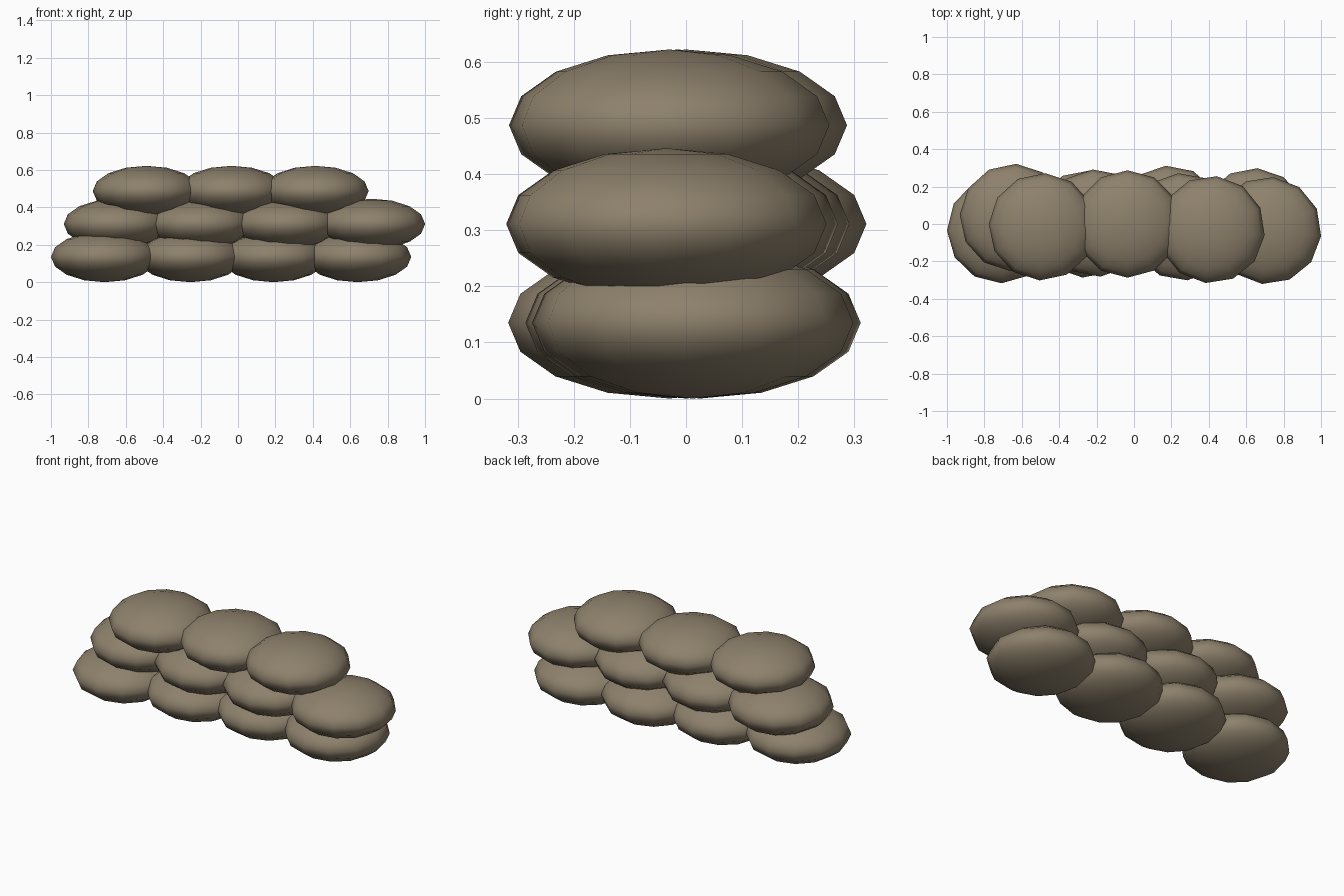
import bpy
from math import radians

cube = bpy.data.objects.get("Cube")
if cube:
    bpy.data.objects.remove(cube, do_unlink=True)

# Sackcloth colour
burlap = bpy.data.materials.new("burlap_brown")
colour = (0.27, 0.22, 0.15, 1)
burlap.use_nodes = True
burlap.diffuse_color = colour
burlap.node_tree.nodes["Principled BSDF"].inputs["Base Color"].default_value = colour

RADIUS, HALF_HEIGHT = 0.287, 0.135


def sandbag(name, x, y, z, yaw):
    """One flattened, low-poly, smooth-shaded bag."""
    bpy.ops.mesh.primitive_uv_sphere_add(segments=12, ring_count=8, radius=1,
                                         location=(x, y, z))
    bag = bpy.context.object
    bag.name = name
    bag.scale = (RADIUS, RADIUS, HALF_HEIGHT)
    bag.rotation_euler.z = radians(yaw)
    bag.data.materials.append(burlap)
    bpy.ops.object.shade_smooth()


# Each course: height of the bag centres, then (x, y, yaw) per bag
courses = {
    "bottom": (0.135, [(-0.713, -0.03, 1), (-0.255, 0.0, -4),
                       (0.19, 0.025, 4), (0.64, 0.012, -4)]),
    "middle": (0.311, [(-0.645, 0.035, -3), (-0.2, 0.005, 4),
                       (0.26, -0.015, 5), (0.715, -0.035, -6)]),
    "top": (0.487, [(-0.49, -0.015, -3), (-0.035, 0.0, 0),
                    (0.413, -0.03, -6)]),
}
for course, (z, bags) in courses.items():
    for i, (x, y, yaw) in enumerate(bags, 1):
        sandbag(f"{course}_sandbag_{i}", x, y, z, yaw)
